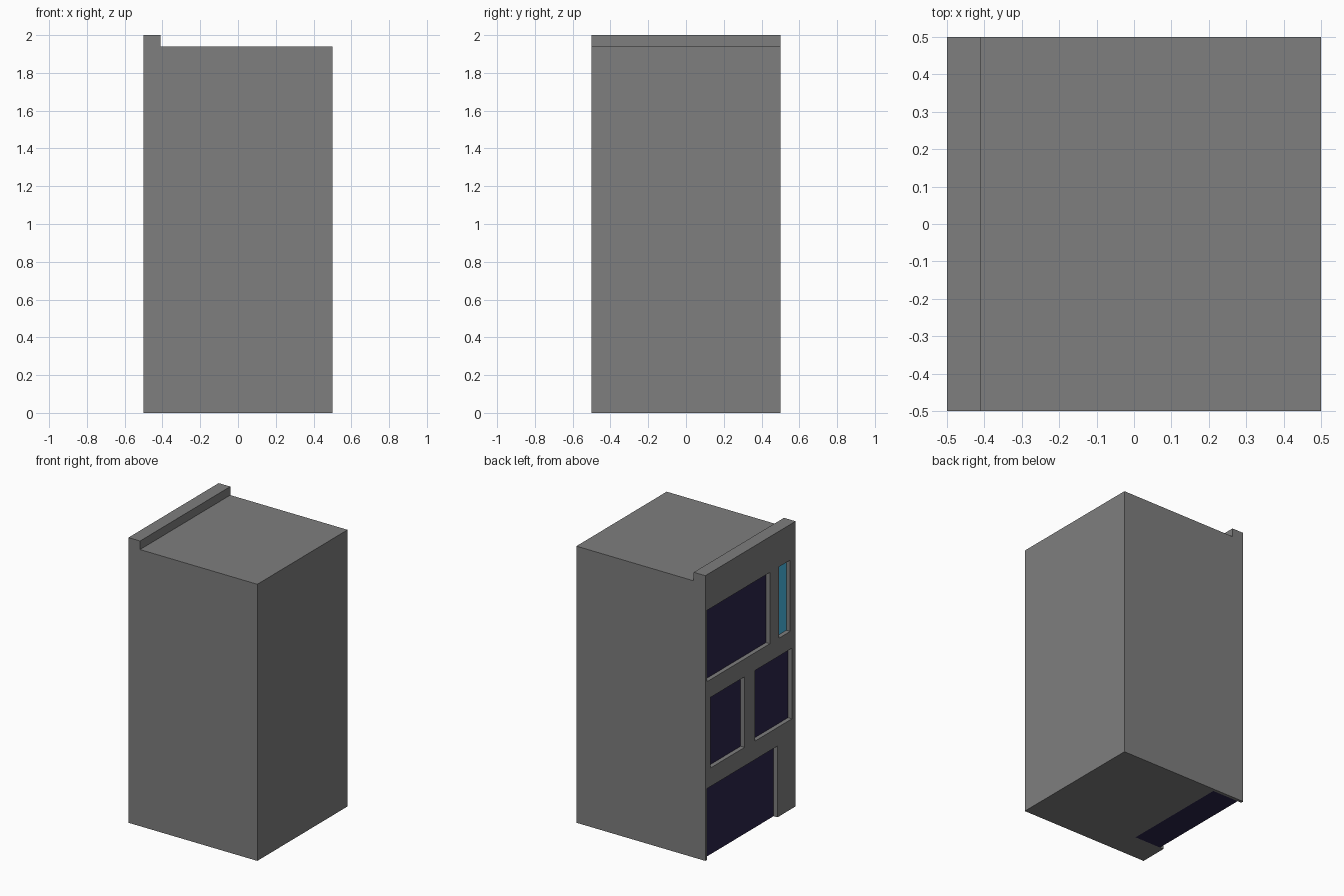
import bpy
import bmesh

if "Cube" in bpy.data.objects:
    bpy.data.objects.remove(bpy.data.objects["Cube"])


def material(name, rgb):
    m = bpy.data.materials.new(name)
    m.diffuse_color = (*rgb, 1.0)
    m.use_nodes = True
    m.node_tree.nodes["Principled BSDF"].inputs["Base Color"].default_value = m.diffuse_color
    return m


GREY = material("grey_concrete", (0.21, 0.21, 0.21))
NAVY = material("dark_navy_glass", (0.025, 0.018, 0.07))
TEAL = material("light_blue_glass", (0.067, 0.50, 0.78))


def add_object(name, bm, mat):
    bmesh.ops.recalc_face_normals(bm, faces=bm.faces[:])
    me = bpy.data.meshes.new(name)
    bm.to_mesh(me)
    bm.free()
    me.materials.append(mat)
    ob = bpy.data.objects.new(name, me)
    bpy.context.collection.objects.link(ob)
    return ob


def box(name, x, y, z, mat):
    bm = bmesh.new()
    bmesh.ops.create_cube(bm, size=1)
    for v in bm.verts:
        v.co = [r[0] if c < 0 else r[1] for c, r in zip(v.co, (x, y, z))]
    return add_object(name, bm, mat)


# Building body: side profile with a raised parapet, extruded along y
profile = [(-0.5, 0), (0.5, 0), (0.5, 1.94), (-0.41, 1.94), (-0.41, 2), (-0.5, 2)]
bm = bmesh.new()
face = bm.faces.new([bm.verts.new((x, -0.5, z)) for x, z in profile])
ext = bmesh.ops.extrude_face_region(bm, geom=[face])
bmesh.ops.translate(bm, vec=(0, 1, 0),
                    verts=[g for g in ext["geom"] if isinstance(g, bmesh.types.BMVert)])
body = add_object("building_body", bm, GREY)

# Openings in the street wall: name, y range, z range, pocket depth, glass
FACE, RECESS = -0.5, 0.03
openings = [
    ("shop_front", (-0.30, 0.48), (0.0, 0.50), 0.235, NAVY),
    ("middle_window_left", (0.065, 0.445), (0.63, 1.125), 0.06, NAVY),
    ("middle_window_right", (-0.46, -0.05), (0.63, 1.125), 0.06, NAVY),
    ("upper_wide_window", (-0.215, 0.48), (1.25, 1.75), 0.06, NAVY),
    ("upper_narrow_window", (-0.44, -0.315), (1.25, 1.75), 0.06, TEAL),
]

for name, y, z, depth, glass in openings:
    # Cut the pocket, open at the ground for the shop front
    low = z[0] if z[0] > 0 else -0.1
    cutter = box(name + "_cutter", (FACE - 0.1, FACE + depth), y, (low, z[1]), GREY)
    cutter.hide_render = True
    mod = body.modifiers.new(name, "BOOLEAN")
    mod.operation = "DIFFERENCE"
    mod.solver = "EXACT"
    mod.object = cutter
    bpy.context.view_layer.objects.active = body
    bpy.ops.object.modifier_apply(modifier=mod.name)
    bpy.data.objects.remove(cutter)
    # Recessed glazing fills the back of the pocket
    box(name, (FACE + RECESS, FACE + depth), y, z, glass)
